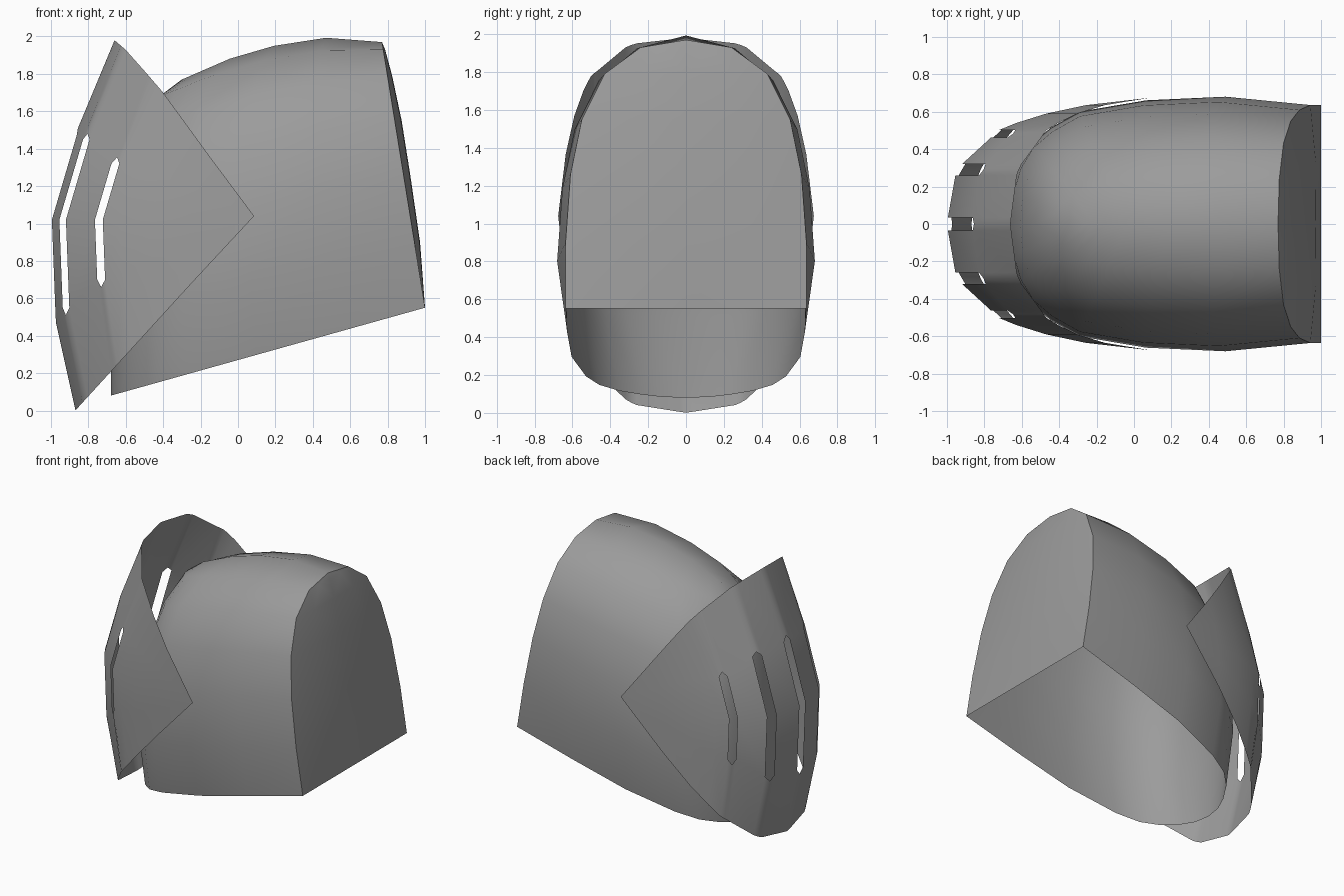
import bpy, bmesh, math

if "Cube" in bpy.data.objects:
    bpy.data.objects.remove(bpy.data.objects["Cube"])

grey = bpy.data.materials.new("dark_grey")
grey.diffuse_color = (.33, .33, .33, 1)
grey.use_nodes = True
grey.node_tree.nodes["Principled BSDF"].inputs["Base Color"].default_value = grey.diffuse_color


def interp(table, t):
    """Piecewise linear lookup in a list of (t, value) pairs."""
    for (a, va), (b, vb) in zip(table, table[1:]):
        if t <= b:
            return va + (vb - va) * (t - a) / (b - a)
    return table[-1][1]


def sheet(name, rows, is_hole=lambda i, j: False):
    """Skin a grid of points (half model, y >= 0) and mirror it across y."""
    bm = bmesh.new()
    grid = [[bm.verts.new(p) for p in row] for row in rows]
    for i in range(len(grid) - 1):
        for j in range(len(grid[0]) - 1):
            if not is_hole(i, j):
                bm.faces.new((grid[i][j], grid[i + 1][j],
                              grid[i + 1][j + 1], grid[i][j + 1]))
    bmesh.ops.remove_doubles(bm, verts=bm.verts, dist=0.0005)
    bmesh.ops.recalc_face_normals(bm, faces=bm.faces)
    if sum(f.normal.dot(f.calc_center_median()) for f in bm.faces) < 0:
        bmesh.ops.reverse_faces(bm, faces=bm.faces)
    mesh = bpy.data.meshes.new(name)
    bm.to_mesh(mesh)
    bm.free()
    mesh.materials.append(grey)
    obj = bpy.data.objects.new(name, mesh)
    bpy.context.collection.objects.link(obj)
    mirror = obj.modifiers.new("mirror", 'MIRROR')
    mirror.use_axis = (False, True, False)
    bpy.ops.object.select_all(action='DESELECT')
    obj.select_set(True)
    bpy.context.view_layer.objects.active = obj
    bpy.ops.object.modifier_apply(modifier="mirror")
    bpy.ops.object.shade_smooth_by_angle(angle=math.radians(50))
    return obj


# Helmet shell: U-shaped levels running from the front centre line to the back rim
rim = [(.636, .55), (.636, .90), (.61, 1.26), (.55, 1.55),
       (.43, 1.79), (.24, 1.93), (0, 1.97)]
front = [(-.68, .08), (-.68, .50), (-.66, .90), (-.61, 1.22),
         (-.53, 1.48), (-.42, 1.68), (-.30, 1.77)]
along = [0, .01, .036, .08, .145, .24, .46, .72, 1]
wide = [0, .27, .49, .67, .81, .945, 1.04, 1.07, 1]
wide_base = [0, .20, .37, .56, .72, .83, .95, .985, 1]
crown = [(0, 0), (.28, .074), (.46, .088), (.64, .093), (.8, .065), (1, 0)]


def rim_x(z):
    return 1 - .23 * (z - .55) / 1.42


levels = []
for i, ((ry, rz), (fx, fz)) in enumerate(zip(rim, front)):
    rx, lift = rim_x(rz), i / 6
    width = wide_base if i == 0 else wide
    levels.append([(fx + (rx - fx) * s, ry * w,
                    fz + (rz - fz) * s + lift * interp(crown, s))
                   for s, w in zip(along, width)])
sheet("helmet_shell", levels)

# Slightly bulged plate closing the back
bulge = [0, .03, .036, .037, .025, .01, 0]
sheet("back_plate", [[(rim_x(z) + b * k, y * f, z)
                      for f, k in ((0, 1), (.55, .9), (1, 0))]
                     for (y, z), b in zip(rim, bulge)])

# Visor: front profile by height, set back by a plan curve
profile = [(-.01, -.868), (.01, -.87), (.5, -.98), (1.02, -1.0),
           (1.53, -.85), (1.98, -.66)]
top_edge = [(1.04, .08), (1.70, -.40), (1.92, -.59), (1.98, -.66)]
bottom_edge = [(0, -.87), (1.04, .08)]

# Columns: y, setback, slot bottom, slot top
columns = [(0, 0, .47, 1.51), (.035, .005, .51, 1.47),
           (.26, .045, .55, 1.45), (.29, .06, .51, 1.48), (.32, .08, .55, 1.45),
           (.462, .235, .70, 1.32), (.482, .255, .66, 1.355), (.502, .277, .70, 1.32),
           (.54, .37, .75, 1.3), (.59, .53, .8, 1.25), (.635, .74, .88, 1.18),
           (.675, 1.08, 1.04, 1.04)]
slots = (0, 2, 3, 5, 6)


def edge_z(edge, setback, inner, outer):
    """Height where a column meets the slanted visor edge."""
    for _ in range(40):
        mid = (inner + outer) / 2
        if interp(profile, mid) + setback < interp(edge, mid):
            inner = mid
        else:
            outer = mid
    return (inner + outer) / 2


visor = []
for y, setback, low, high in columns:
    zb = edge_z(bottom_edge, setback, 1.04, 0)
    zt = edge_z(top_edge, setback, 1.04, 1.98)
    low, high = max(low, zb), min(high, zt)
    mid = min(max(1.02, zb), zt)
    visor.append([(interp(profile, z) + setback, y, z)
                  for z in (zb, low, mid, high, zt)])
sheet("visor", visor, lambda i, j: i in slots and j in (1, 2))
